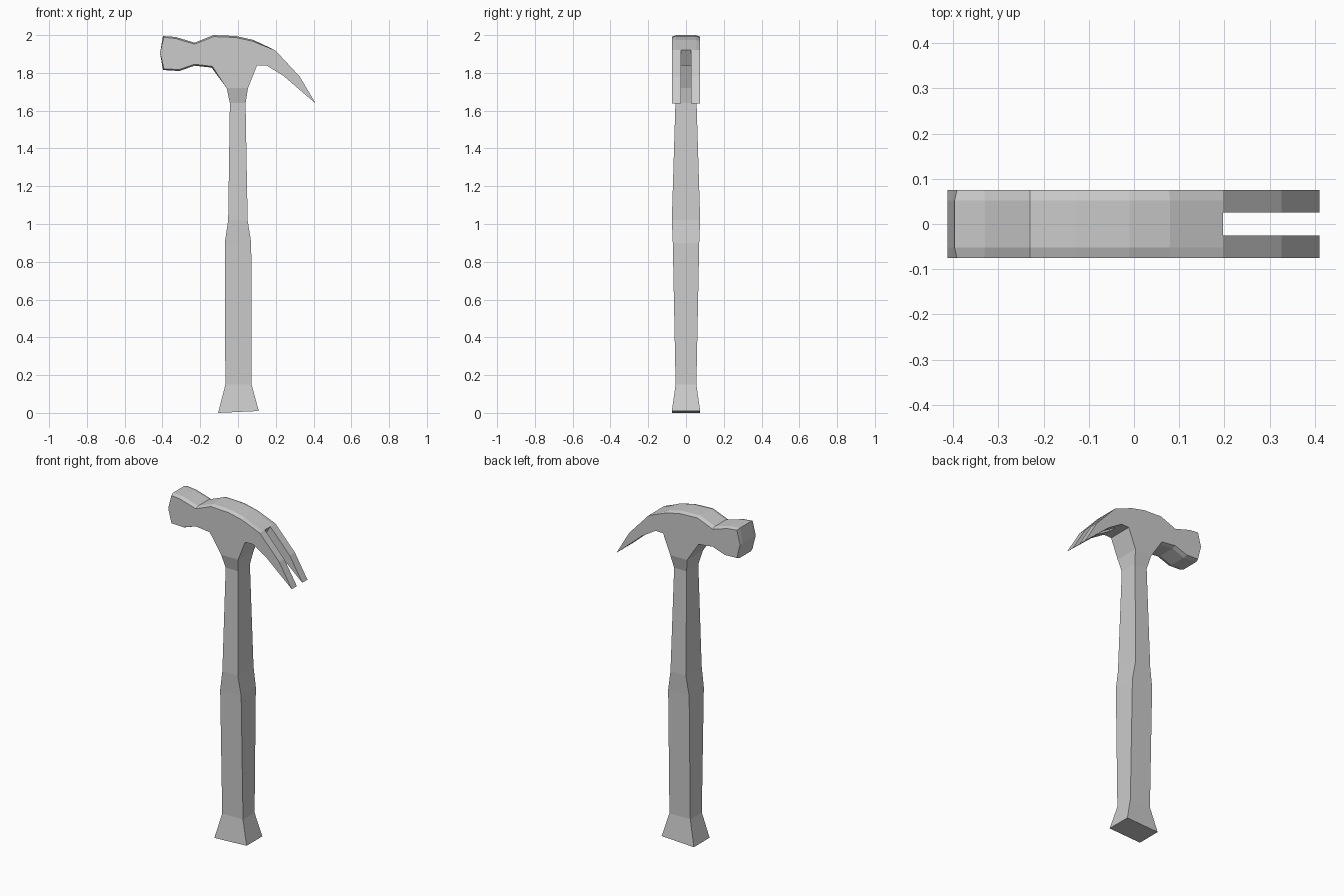
import bpy, bmesh
from mathutils import Vector

if "Cube" in bpy.data.objects:
    bpy.data.objects.remove(bpy.data.objects["Cube"])


def loft(name, rings):
    """Skin a list of equal-length vertex rings and cap both ends."""
    bm = bmesh.new()
    vr = [[bm.verts.new(p) for p in r] for r in rings]
    n = len(vr[0])
    for a, b in zip(vr, vr[1:]):
        for i in range(n):
            j = (i + 1) % n
            bm.faces.new((a[i], a[j], b[j], b[i]))
    bm.faces.new(vr[0])
    bm.faces.new(vr[-1][::-1])
    bmesh.ops.recalc_face_normals(bm, faces=bm.faces)
    me = bpy.data.meshes.new(name)
    bm.to_mesh(me)
    bm.free()
    ob = bpy.data.objects.new(name, me)
    bpy.context.collection.objects.link(ob)
    return ob


def inset(pts, d, fixed):
    """Shrink a clockwise outline by d, leaving the fixed corners in place."""
    out = []
    for i, p in enumerate(pts):
        if i in fixed:
            out.append(p)
            continue
        a, b, c = Vector(pts[i - 1]), Vector(p), Vector(pts[(i + 1) % len(pts)])
        t = (b - a).normalized() + (c - b).normalized()
        t.normalize()
        out.append((p[0] + t.y * d, p[1] - t.x * d))
    return out


def slices(outlines):
    return [[(x, y, z) for x, z in pts] for y, pts in outlines]


# Handle: four-sided grip, waist and neck (z, x min, x max, half depth)
sections = [(0.0, -0.105, 0.11, 0.075), (0.15, -0.067, 0.072, 0.055),
            (0.90, -0.07, 0.07, 0.07), (1.02, -0.052, 0.051, 0.075),
            (1.64, -0.043, 0.04, 0.056), (1.72, -0.06, 0.053, 0.075)]
rings = [[(x0, -h, z), (x1, -h, z), (x1, h, z), (x0, h, z)]
         for z, x0, x1, h in sections]
# slightly tilted butt
rings[0] = [(x, y, 0.01 if x > 0 else 0.0) for x, y, z in rings[0]]
loft("handle", rings)

# Head: side outline, clockwise from the neck, with softly chamfered rims
head = [(-0.06, 1.72), (-0.14, 1.828), (-0.23, 1.838), (-0.31, 1.81),
        (-0.397, 1.815), (-0.413, 1.905), (-0.397, 1.995), (-0.33, 1.99),
        (-0.23, 1.96), (-0.13, 2.0), (-0.01, 1.995), (0.08, 1.975),
        (0.197, 1.92), (0.15, 1.84), (0.10, 1.838), (0.053, 1.72)]
rim = inset(head, 0.008, {0, 5, 12, 13, 14, 15})
loft("head", slices([(-0.075, rim), (-0.052, head), (0.052, head), (0.075, rim)]))

# Claw: two prongs with a slot between them
claw = [(0.197, 1.92), (0.327, 1.78), (0.411, 1.638), (0.24, 1.785), (0.15, 1.84)]
for side, name in ((-1, "claw_front"), (1, "claw_back")):
    loft(name, slices([(side * 0.026, claw), (side * 0.075, claw)]))
